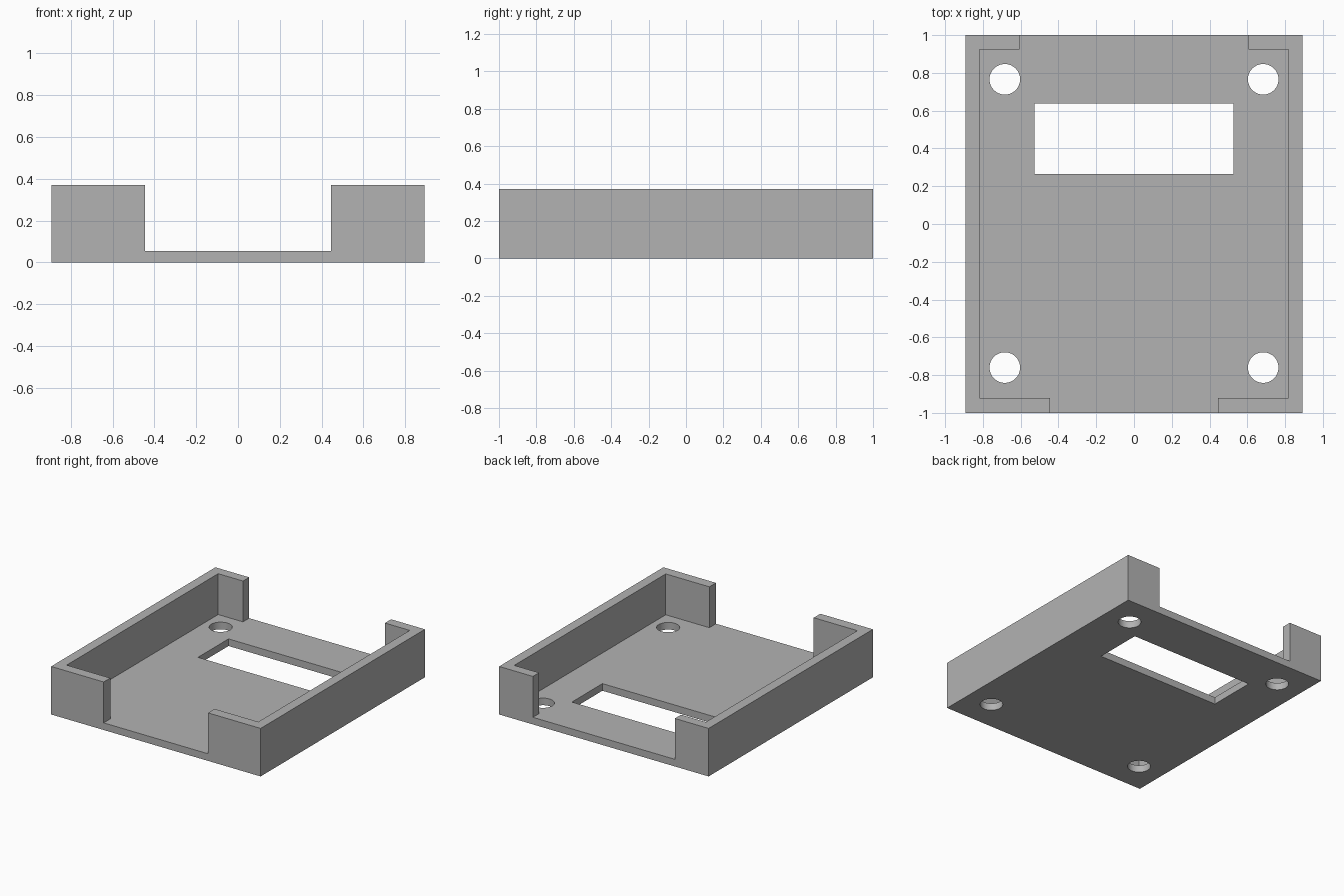
import bpy
import bmesh
import math

HALF_X, HALF_Y, HEIGHT, FLOOR = 0.893, 1.0, 0.37, 0.055
OVER = 0.2  # how far cutters reach past the body

if "Cube" in bpy.data.objects:
    bpy.data.objects.remove(bpy.data.objects["Cube"], do_unlink=True)


def prism(name, outline, z0, z1):
    """Extrude a closed xy outline from z0 up to z1."""
    bm = bmesh.new()
    base = bm.faces.new([bm.verts.new((x, y, z0)) for x, y in outline])
    top = bmesh.ops.extrude_face_region(bm, geom=[base])["geom"]
    bmesh.ops.translate(bm, vec=(0, 0, z1 - z0),
                        verts=[v for v in top if isinstance(v, bmesh.types.BMVert)])
    bmesh.ops.recalc_face_normals(bm, faces=bm.faces)
    mesh = bpy.data.meshes.new(name)
    bm.to_mesh(mesh)
    bm.free()
    obj = bpy.data.objects.new(name, mesh)
    bpy.context.collection.objects.link(obj)
    return obj


def rectangle(x0, x1, y0, y1):
    return [(x0, y0), (x1, y0), (x1, y1), (x0, y1)]


def circle(cx, cy, radius, sides=48):
    steps = [2 * math.pi * i / sides for i in range(sides)]
    return [(cx + radius * math.cos(a), cy + radius * math.sin(a)) for a in steps]


def cut(target, outline, z0):
    """Subtract a prism from the target and discard the cutter."""
    cutter = prism("cutter", outline, z0, HEIGHT + OVER)
    cutter.hide_render = True
    mod = target.modifiers.new("cut", "BOOLEAN")
    mod.operation = "DIFFERENCE"
    mod.solver = "EXACT"
    mod.object = cutter
    bpy.context.view_layer.objects.active = target
    bpy.ops.object.modifier_apply(modifier=mod.name)
    bpy.data.objects.remove(cutter, do_unlink=True)


# Solid block
tray = prism("mounting_tray", rectangle(-HALF_X, HALF_X, -HALF_Y, HALF_Y), 0, HEIGHT)

# Cavity with an opening through the front wall and a wider one through the back
right_half = [(0.445, -HALF_Y - OVER), (0.445, -0.92), (0.817, -0.92),
              (0.817, 0.925), (0.605, 0.925), (0.605, HALF_Y + OVER)]
left_half = [(-x, y) for x, y in reversed(right_half)]
cut(tray, right_half + left_half, FLOOR)

# Rectangular window in the floor
cut(tray, rectangle(-0.527, 0.527, 0.265, 0.637), -OVER)

# Four round screw holes
for side in (-1, 1):
    for y in (-0.76, 0.766):
        cut(tray, circle(side * 0.684, y, 0.081), -OVER)

# Grey plastic
grey = bpy.data.materials.new("grey_plastic")
grey.use_nodes = True
colour = (0.45, 0.45, 0.45, 1)
grey.diffuse_color = colour
grey.node_tree.nodes["Principled BSDF"].inputs["Base Color"].default_value = colour
tray.data.materials.clear()
tray.data.materials.append(grey)
for poly in tray.data.polygons:
    poly.material_index = 0

# Smooth hole walls, sharp edges elsewhere
bpy.ops.object.select_all(action="DESELECT")
tray.select_set(True)
bpy.context.view_layer.objects.active = tray
bpy.ops.object.shade_smooth_by_angle(angle=math.radians(30))
